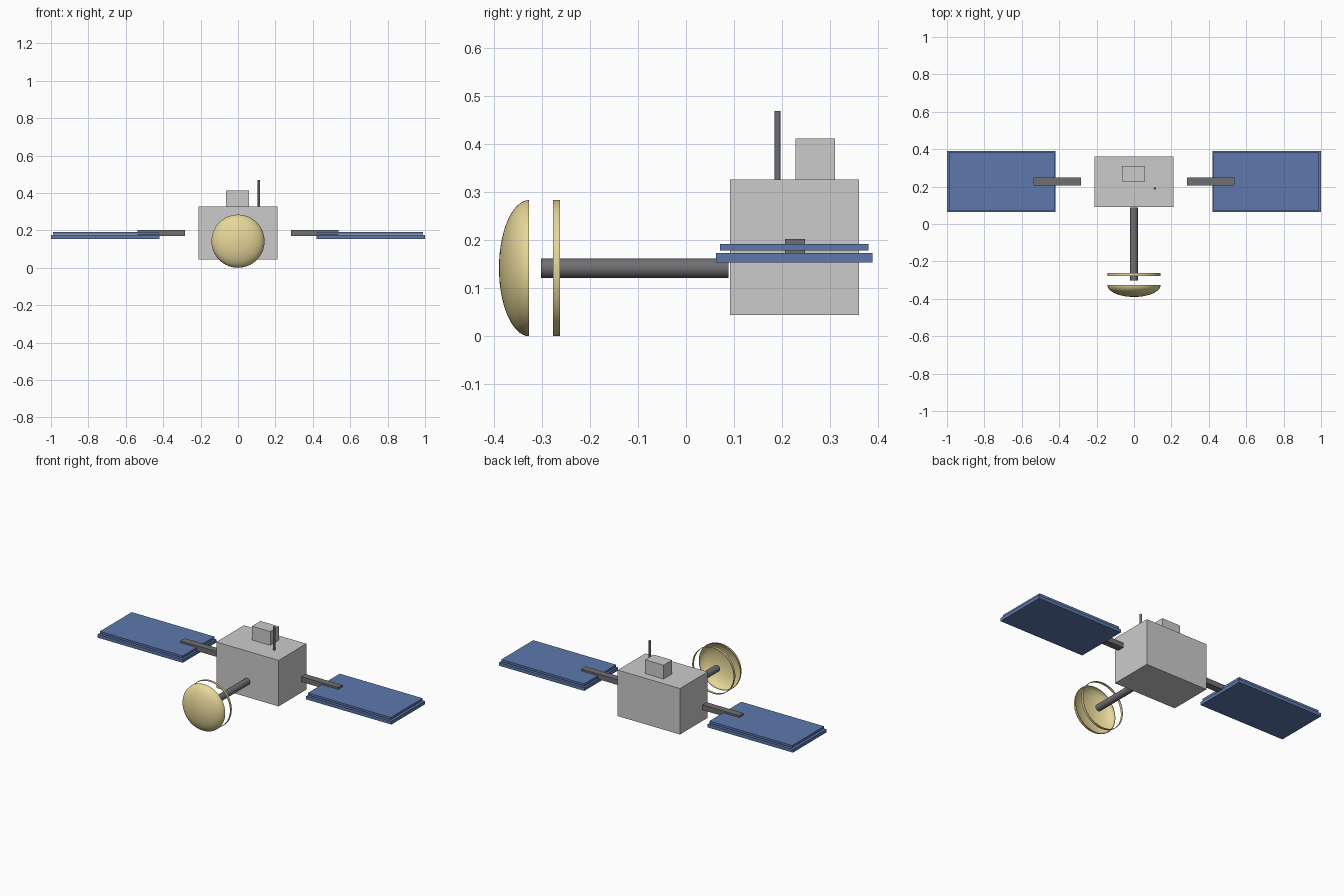
import bpy, bmesh, math
from mathutils import Matrix, Vector

if "Cube" in bpy.data.objects:
    bpy.data.objects.remove(bpy.data.objects["Cube"])


def material(name, rgb):
    m = bpy.data.materials.new(name)
    m.diffuse_color = (*rgb, 1)
    m.use_nodes = True
    m.node_tree.nodes["Principled BSDF"].inputs["Base Color"].default_value = m.diffuse_color
    return m


GREY = material("light_grey", (0.55, 0.55, 0.57))
DARK = material("dark_grey", (0.16, 0.16, 0.17))
BLUE = material("panel_blue", (0.11, 0.19, 0.42))
GOLD = material("dish_gold", (0.80, 0.68, 0.32))


def finish(name, bm, mat, smooth=False):
    bmesh.ops.recalc_face_normals(bm, faces=bm.faces)
    me = bpy.data.meshes.new(name)
    bm.to_mesh(me)
    bm.free()
    me.materials.append(mat)
    ob = bpy.data.objects.new(name, me)
    bpy.context.collection.objects.link(ob)
    if smooth:
        bpy.ops.object.select_all(action='DESELECT')
        ob.select_set(True)
        bpy.context.view_layer.objects.active = ob
        bpy.ops.object.shade_smooth_by_angle(angle=math.radians(35))
    return ob


def box(name, x, y, z, mat):
    bm = bmesh.new()
    size = Vector((x[1] - x[0], y[1] - y[0], z[1] - z[0]))
    mid = Vector((sum(x), sum(y), sum(z))) / 2
    bmesh.ops.create_cube(bm, size=1, matrix=Matrix.Translation(mid) @ Matrix.Diagonal((*size, 1)))
    return finish(name, bm, mat)


def rod(name, start, end, radius, mat):
    a, b = Vector(start), Vector(end)
    rot = (b - a).to_track_quat('Z', 'Y').to_matrix().to_4x4()
    bm = bmesh.new()
    bmesh.ops.create_cone(bm, cap_ends=True, segments=32, radius1=radius, radius2=radius,
                          depth=(b - a).length, matrix=Matrix.Translation((a + b) / 2) @ rot)
    return finish(name, bm, mat, True)


def lathe_y(name, profile, centre_z, mat, closed=False):
    # spin (radius, y) points around the boom axis
    bm = bmesh.new()
    vs = [bm.verts.new((r, y, centre_z)) for r, y in profile]
    edges = [bm.edges.new(p) for p in zip(vs, vs[1:])]
    if closed:
        edges.append(bm.edges.new((vs[-1], vs[0])))
    bmesh.ops.spin(bm, geom=vs + edges, cent=(0, 0, centre_z), axis=(0, 1, 0),
                   angle=math.tau, steps=64, use_merge=True)
    bmesh.ops.remove_doubles(bm, verts=bm.verts, dist=1e-5)
    return finish(name, bm, mat, True)


# Main body and equipment on its roof
box("body", (-0.212, 0.212), (0.092, 0.361), (0.044, 0.327), GREY)
box("roof_box", (-0.065, 0.06), (0.228, 0.311), (0.327, 0.412), GREY)
rod("antenna", (0.112, 0.191, 0.325), (0.112, 0.191, 0.47), 0.0065, DARK)

# Solar wings, left and right
for side, s in (("left", -1), ("right", 1)):
    def span(a, b):
        return tuple(sorted((s * a, s * b)))
    box(side + "_panel_frame", span(0.42, 1.0), (0.063, 0.389), (0.154, 0.174), BLUE)
    box(side + "_panel_cells", span(0.426, 0.99), (0.071, 0.381), (0.179, 0.192), BLUE)
    box(side + "_panel_arm", span(0.284, 0.537), (0.206, 0.248), (0.171, 0.203), DARK)

# Boom, hollow dish and the thin ring behind it
AXIS = 0.142
rod("dish_boom", (0, -0.302, AXIS), (0, 0.089, AXIS), 0.0205, DARK)


def arc(r, depth):
    n = 14
    return [(r * math.sin(i / n * math.pi / 2), -0.327 - depth * math.cos(i / n * math.pi / 2))
            for i in range(n + 1)]


lathe_y("dish", arc(0.142, 0.063) + arc(0.139, 0.060)[::-1], AXIS, GOLD)
lathe_y("dish_ring", [(0.142, -0.277), (0.142, -0.263), (0.139, -0.263), (0.139, -0.277)],
        AXIS, GOLD, closed=True)
